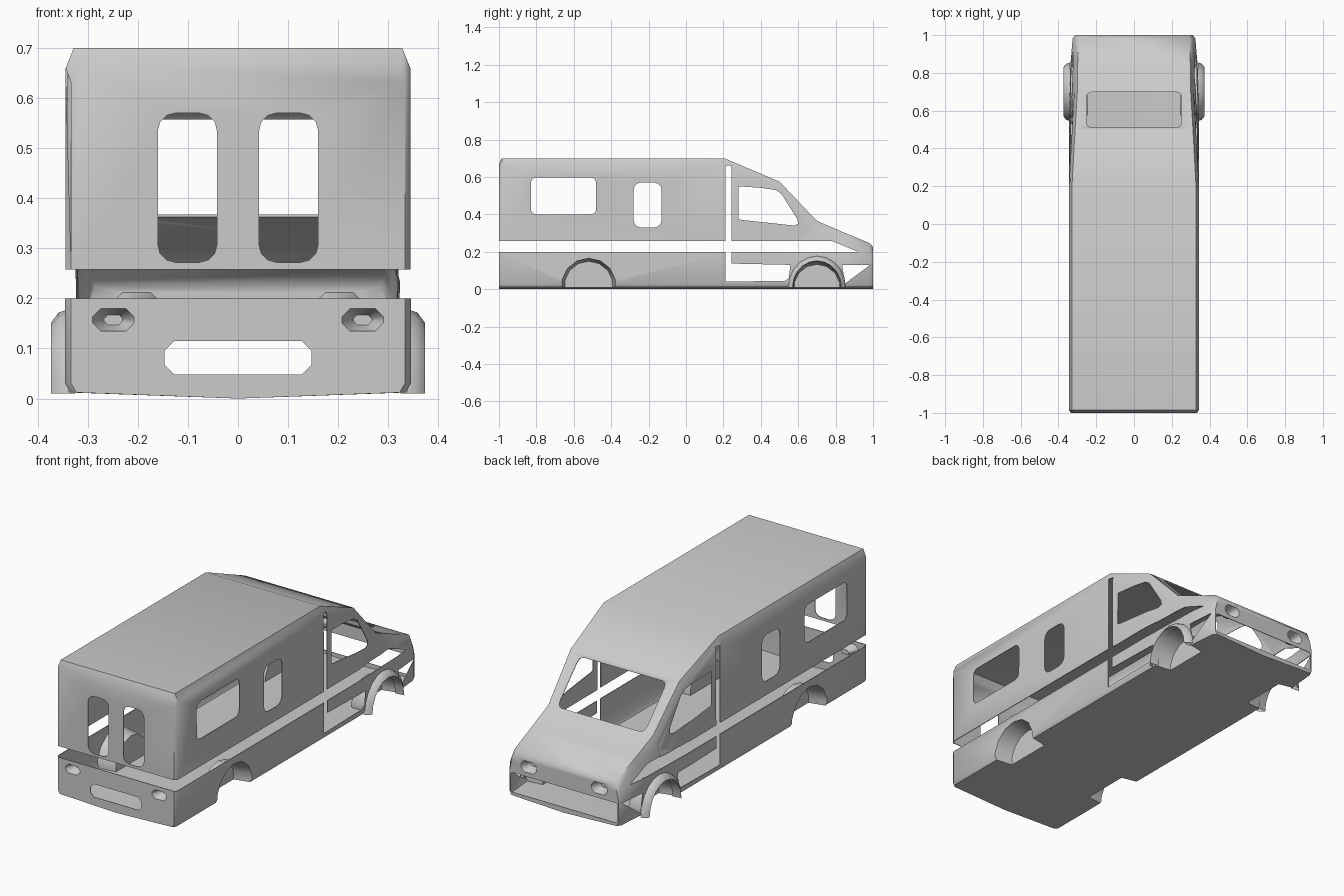
import bpy, bmesh, math

if "Cube" in bpy.data.objects:
    bpy.data.objects.remove(bpy.data.objects["Cube"])


def make(name, verts, faces):
    me = bpy.data.meshes.new(name)
    me.from_pydata(verts, [], faces)
    bm = bmesh.new()
    bm.from_mesh(me)
    bmesh.ops.recalc_face_normals(bm, faces=bm.faces)
    bm.to_mesh(me)
    bm.free()
    ob = bpy.data.objects.new(name, me)
    bpy.context.collection.objects.link(ob)
    return ob


def prism(axis, poly, lo, hi, scale=1.0):
    """Closed prism along an axis; the far end can shrink about its centre."""
    n = len(poly)
    ca = sum(p[0] for p in poly) / n
    cb = sum(p[1] for p in poly) / n
    place = {'x': lambda a, b, t: (t, a, b),
             'y': lambda a, b, t: (a, t, b),
             'z': lambda a, b, t: (a, b, t)}[axis]
    vs = [place(a, b, lo) for a, b in poly]
    vs += [place(ca + (a - ca) * scale, cb + (b - cb) * scale, hi) for a, b in poly]
    fs = [list(range(n)), list(range(n, 2 * n))]
    fs += [[i, (i + 1) % n, n + (i + 1) % n, n + i] for i in range(n)]
    ob = make("cutter", vs, fs)
    ob.hide_render = True
    return ob


def rounded(a0, a1, b0, b1, r, steps=3):
    pts = []
    for ca, cb, s in ((a1 - r, b1 - r, 0), (a0 + r, b1 - r, 90),
                      (a0 + r, b0 + r, 180), (a1 - r, b0 + r, 270)):
        for k in range(steps + 1):
            t = math.radians(s + 90 * k / steps)
            pts.append((ca + r * math.cos(t), cb + r * math.sin(t)))
    return pts


def circle(cy, cz, r, n=14):
    return [(cy + r * math.cos(2 * math.pi * (i + .5) / n),
             cz + r * math.sin(2 * math.pi * (i + .5) / n)) for i in range(n)]


def apply_mod(ob, name):
    bpy.context.view_layer.objects.active = ob
    bpy.ops.object.modifier_apply(modifier=name)


def cut(ob, cutter):
    m = ob.modifiers.new("cut", 'BOOLEAN')
    m.operation = 'DIFFERENCE'
    m.solver = 'EXACT'
    m.use_self = True
    m.object = cutter
    apply_mod(ob, "cut")
    bpy.data.objects.remove(cutter)


# Body hull lofted through stations: y, lower half width, upper half width, top z
stations = [(-1, .333, .333, .67), (-.985, .345, .344, .70), (.205, .345, .344, .70),
            (.50, .345, .328, .575), (.70, .34, .316, .365),
            (.84, .337, .314, .305), (.98, .325, .312, .247), (1, .312, .303, .225)]
verts, faces = [], []
for y, w, wt, zt in stations:
    half = [(w - .01, .012), (w, .03), (w, min(.19, zt - .08)), (wt, zt - .04), (wt - .016, zt)]
    ring = [(0, 0)] + half + [(-x, z) for x, z in reversed(half)]
    verts += [(x, y, z) for x, z in ring]
n = 11
for s in range(len(stations) - 1):
    for i in range(n):
        j = (i + 1) % n
        faces.append([s * n + i, s * n + j, (s + 1) * n + j, (s + 1) * n + i])
faces += [list(range(n)), list(range(len(verts) - n, len(verts)))]
body = make("body_shell", verts, faces)

# Wheel wells and lamp pockets dented into the hull
for s in (1, -1):
    cut(body, prism('x', circle(-.52, .02, .158), s * .42, s * .25, .82))
    cut(body, prism('x', circle(.70, .01, .15), s * .42, s * .25, .82))
    rear = rounded(.203, .295, .132, .182, .018, 1)
    nose = rounded(.155, .25, .15, .212, .018, 1)
    cut(body, prism('y', [(s * a, b) for a, b in rear], -1.01, -.95, .4))
    cut(body, prism('y', [(s * a, b) for a, b in nose], 1.01, .95, .5))

# Thin sheet walls
m = body.modifiers.new("wall", 'SOLIDIFY')
m.thickness = .004
m.offset = -1
apply_mod(body, "wall")

# Openings cut straight across both sides
side_cuts = [
    [(-1.1, .20), (.92, .20), (.78, .258), (-1.1, .258)],
    rounded(-.83, -.48, .40, .597, .03),
    rounded(-.28, -.13, .33, .57, .04),
    [(.28, .55), (.28, .375), (.30, .37), (.58, .34), (.60, .35), (.595, .375),
     (.51, .51), (.48, .53), (.40, .542)],
    # door slot and lower door opening as one L-shaped outline
    [(.212, .04), (.53, .045), (.55, .06), (.558, .13), (.242, .137),
     (.242, .66), (.212, .66)],
    [(.85, .03), (.985, .13), (.835, .13)],
]
for poly in side_cuts:
    cut(body, prism('x', poly, -.6, .6))

# Windscreen, rear door windows, plate recess and bumper opening
cut(body, prism('z', rounded(-.25, .25, .512, .698, .025), .30, .8))
for s in (1, -1):
    win = rounded(.042, .16, .272, .57, .035)
    cut(body, prism('y', [(s * a, b) for a, b in win], -1.1, -.9))
cut(body, prism('y', rounded(-.147, .147, .048, .115, .02, 1), -1.1, -.9))
cut(body, prism('y', rounded(-.306, .306, .028, .13, .008, 1), .92, 1.1))


# Flared lips around the front wheel arches
def flare(name, s):
    prof = [(.338, .168), (.358, .162), (.373, .142), (.325, .136)]
    steps, vs, fs = 10, [], []
    for k in range(steps + 1):
        t = math.pi * k / steps
        for x, r in prof:
            vs.append((s * x, .70 + r * .92 * math.cos(t), .01 + r * math.sin(t)))
    for k in range(steps):
        for i in range(3):
            a = k * 4 + i
            fs.append([a, a + 1, a + 5, a + 4])
    return make(name, vs, fs)


parts = [body, flare("right_front_arch", 1), flare("left_front_arch", -1)]
bpy.ops.object.select_all(action='DESELECT')
for ob in parts:
    ob.select_set(True)
bpy.context.view_layer.objects.active = body
bpy.ops.object.shade_smooth_by_angle(angle=math.radians(50))
